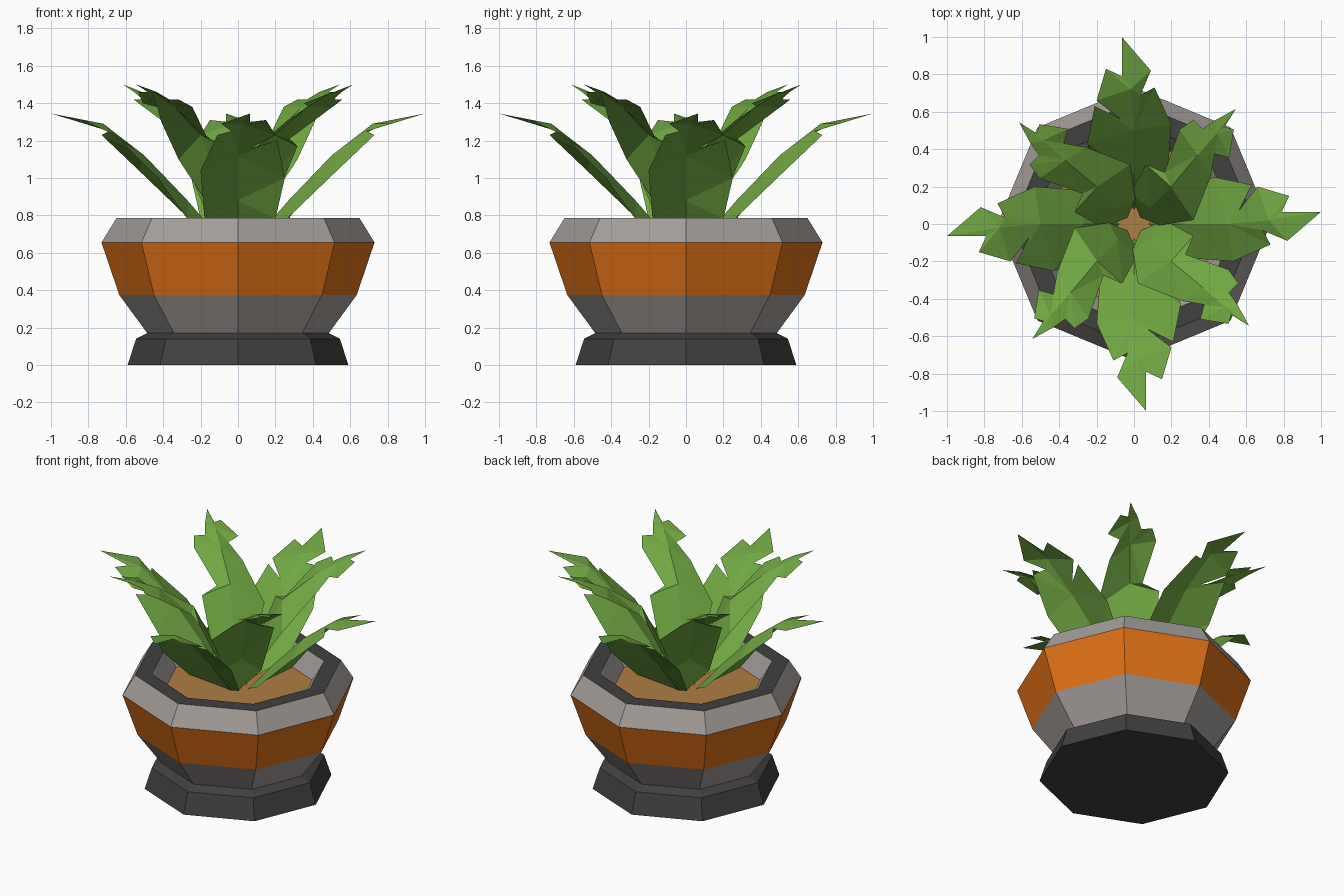
import bpy
import bmesh
import math

cube = bpy.data.objects.get("Cube")
if cube:
    bpy.data.objects.remove(cube, do_unlink=True)

SIDES = 8


def material(name, r, g, b):
    mat = bpy.data.materials.new(name)
    mat.use_nodes = True
    mat.diffuse_color = (r, g, b, 1)
    bsdf = mat.node_tree.nodes["Principled BSDF"]
    bsdf.inputs["Base Color"].default_value = (r, g, b, 1)
    bsdf.inputs["Roughness"].default_value = 0.9
    return mat


grey = material("stone_grey", 0.37, 0.34, 0.32)
dark = material("dark_grey", 0.054, 0.052, 0.052)
orange = material("terracotta_orange", 0.74, 0.165, 0.008)
soil_brown = material("soil_brown", 0.43, 0.21, 0.055)
green = material("leaf_green", 0.165, 0.39, 0.055)


def add_object(name, bm, mat):
    mesh = bpy.data.meshes.new(name)
    bm.to_mesh(mesh)
    bm.free()
    mesh.materials.append(mat)
    obj = bpy.data.objects.new(name, mesh)
    bpy.context.collection.objects.link(obj)
    return obj


def lathe(name, profile, mat, cap=False):
    """Octagonal band through (radius, height) points; cap closes its first ring."""
    bm = bmesh.new()
    rings = []
    for r, z in profile:
        angles = [math.tau * i / SIDES for i in range(SIDES)]
        rings.append([bm.verts.new((r * math.cos(a), r * math.sin(a), z)) for a in angles])
    for low, high in zip(rings, rings[1:]):
        for i in range(SIDES):
            j = (i + 1) % SIDES
            bm.faces.new((low[i], low[j], high[j], high[i]))
    if cap:
        bm.faces.new(rings[0])
    return add_object(name, bm, mat)


# Pot, from the foot up and over the rim to the soil
lathe("foot", [(0.59, 0), (0.545, 0.14), (0.485, 0.17)], dark, cap=True)
lathe("lower_bowl", [(0.485, 0.17), (0.635, 0.375)], grey)
lathe("painted_band", [(0.635, 0.375), (0.73, 0.655)], orange)
lathe("upper_bowl", [(0.73, 0.655), (0.65, 0.785)], grey)
lathe("rim", [(0.65, 0.785), (0.545, 0.785)], dark)
lathe("inner_wall", [(0.545, 0.785), (0.47, 0.66)], grey)
lathe("soil", [(0.47, 0.66)], soil_brown, cap=True)


def leaf(name, rib, edges, angle):
    """Ridged leaf: each edge point (u, v, z, rib index) joins a midrib point."""
    bm = bmesh.new()
    c, s = math.cos(angle), math.sin(angle)

    def vert(u, v, z):
        return bm.verts.new((u * c - v * s, u * s + v * c, z))

    mids = [vert(*p) for p in rib]
    for edge in edges:
        outline = [(vert(u, v, z), k) for u, v, z, k in edge]
        outline.append((mids[-1], len(mids) - 1))
        before, k0 = mids[0], 0
        for here, k in outline:
            corners = list(dict.fromkeys((mids[k0], before, here, mids[k])))
            face = bm.faces.new(corners)
            face.normal_update()
            if face.normal.z < 0:
                face.normal_flip()
            before, k0 = here, k
    bmesh.ops.triangulate(bm, faces=bm.faces[:])
    return add_object(name, bm, green)


# Low spreading leaves: midrib, then the two notched edges
low_rib = [(0.08, 0, 0.66), (0.27, 0, 0.88), (0.5, 0, 1.12), (0.72, 0.02, 1.29), (1, 0.065, 1.345)]
low_edges = [
    [(0.27, 0.2, 0.78, 1), (0.43, 0.25, 1, 1), (0.63, 0.21, 1.2, 2), (0.56, 0.07, 1.16, 2),
     (0.66, 0.2, 1.23, 3), (0.83, 0.15, 1.31, 3), (0.79, 0.065, 1.3, 3)],
    [(0.27, -0.18, 0.79, 1), (0.53, -0.2, 1.04, 2), (0.73, -0.11, 1.23, 2),
     (0.69, -0.035, 1.25, 2), (0.82, -0.09, 1.29, 3)],
]

# Tall leaves between them
tall_rib = [(0.05, 0, 0.66), (0.12, 0, 0.9), (0.28, 0, 1.23), (0.5, 0.02, 1.38),
            (0.66, 0.03, 1.45), (0.82, 0.05, 1.5)]
tall_edges = [
    [(0.1, 0.13, 0.8, 1), (0.27, 0.18, 1.17, 2), (0.31, 0.08, 1.21, 2), (0.53, 0.185, 1.38, 3),
     (0.62, 0.17, 1.42, 3), (0.62, 0.1, 1.42, 3), (0.7, 0.085, 1.46, 4)],
    [(0.09, -0.1, 0.82, 1), (0.24, -0.21, 1.1, 2), (0.47, -0.11, 1.3, 2), (0.57, -0.04, 1.38, 3),
     (0.61, -0.11, 1.4, 4), (0.735, -0.02, 1.46, 4), (0.71, 0.025, 1.46, 4)],
]

for i, side in enumerate(("left", "back", "right", "front")):
    turn = math.pi / 2 * i
    leaf("low_leaf_" + side, low_rib, low_edges, turn)
    leaf("tall_leaf_" + side, tall_rib, tall_edges, turn + math.pi / 4)
